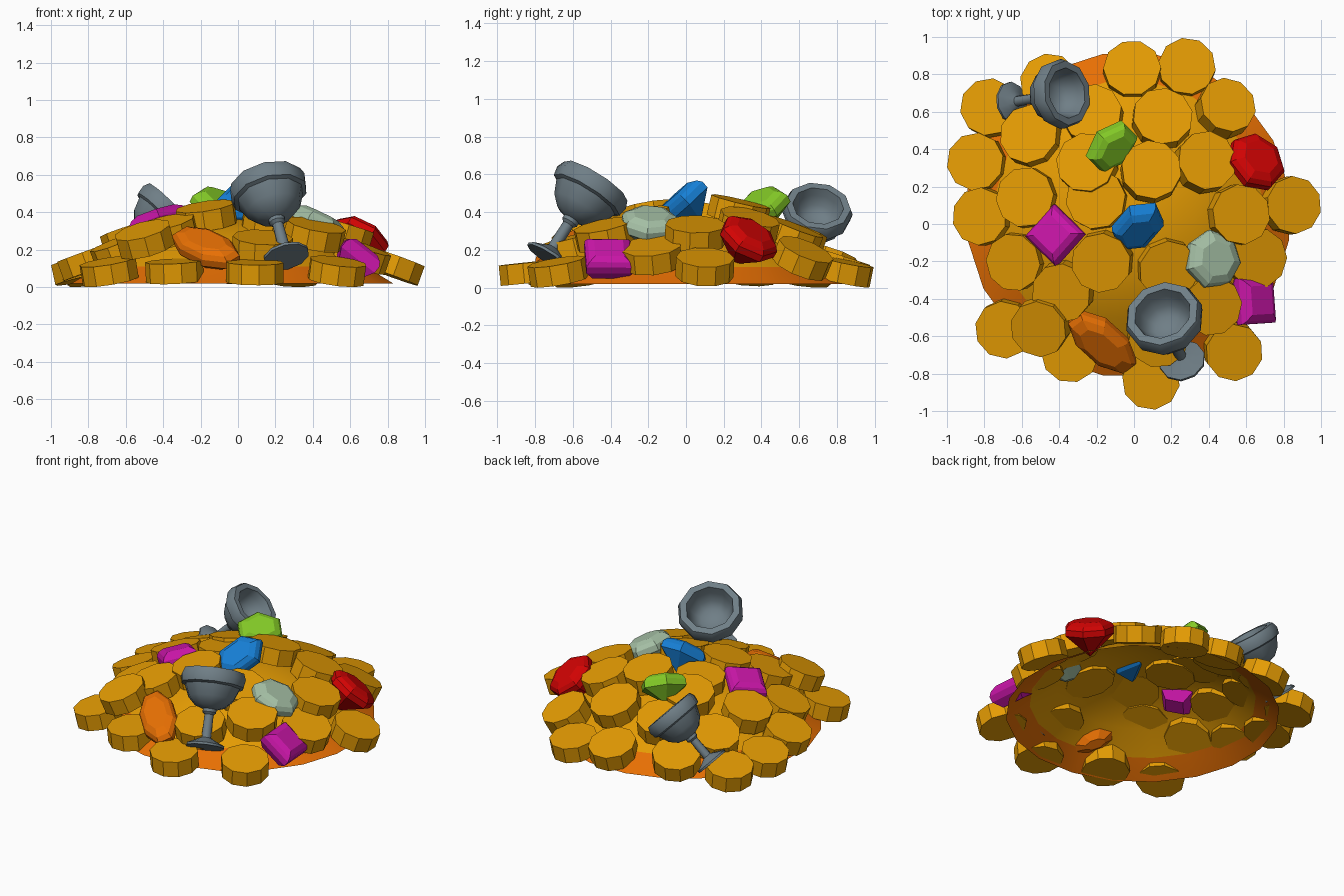
import bpy, bmesh, math, random
from mathutils import Vector, Matrix

random.seed(4)
if "Cube" in bpy.data.objects:
    bpy.data.objects.remove(bpy.data.objects["Cube"], do_unlink=True)


def material(name, r, g, b):
    mat = bpy.data.materials.new(name)
    mat.use_nodes = True
    mat.diffuse_color = (r, g, b, 1)
    mat.node_tree.nodes["Principled BSDF"].inputs["Base Color"].default_value = (r, g, b, 1)
    return mat


gold = material("gold", .78, .33, .001)
orange = material("orange", .8, .16, .001)
pewter = material("pewter", .16, .21, .24)
blue = material("blue", .008, .21, .66)
green = material("green", .23, .59, .02)
magenta = material("magenta", .6, .008, .4)
red = material("red", .65, .001, .001)
mint = material("mint", .38, .53, .38)


def lathe(name, profile, sides, mats, scale=(1, 1), cap=True):
    """Sweep (radius, height) points round z; points on the axis close to a tip."""
    bm = bmesh.new()
    rings = []
    for r, z in profile:
        angles = [(i + .5) * math.tau / sides for i in range(sides)]
        rings.append([bm.verts.new((r * scale[0] * math.cos(a), r * scale[1] * math.sin(a), z))
                      for a in angles])
    for low, high in zip(rings, rings[1:]):
        for i in range(sides):
            j = (i + 1) % sides
            bm.faces.new((low[i], low[j], high[j], high[i]))
    if cap:
        for ring, (r, z) in ((rings[0], profile[0]), (rings[-1], profile[-1])):
            if r > 0:
                bm.faces.new(ring)
    bmesh.ops.remove_doubles(bm, verts=bm.verts, dist=.0005)
    bmesh.ops.recalc_face_normals(bm, faces=bm.faces)
    mesh = bpy.data.meshes.new(name)
    bm.to_mesh(mesh)
    bm.free()
    for mat in mats:
        mesh.materials.append(mat)
    obj = bpy.data.objects.new(name, mesh)
    bpy.context.collection.objects.link(obj)
    return obj


def place(obj, location, normal, spin=0):
    """Stand the object's z axis along the normal after spinning it."""
    turn = Vector((0, 0, 1)).rotation_difference(Vector(normal)).to_matrix()
    spun = turn @ Matrix.Rotation(math.radians(spin), 3, 'Z')
    obj.matrix_world = Matrix.Translation(location) @ spun.to_4x4()


def leaning(azimuth, tilt):
    a, t = math.radians(azimuth), math.radians(tilt)
    return math.sin(t) * math.cos(a), math.sin(t) * math.sin(a), math.cos(t)


def smooth(obj, degrees):
    bpy.ops.object.select_all(action='DESELECT')
    obj.select_set(True)
    bpy.context.view_layer.objects.active = obj
    bpy.ops.object.shade_smooth_by_angle(angle=math.radians(degrees))


# Hollow mound with an orange skirt
mound = lathe("mound", [(.87, .02), (.72, .11), (.56, .23), (.36, .32),
                        (.17, .36), (0, .37)], 20, [gold, orange], cap=False)
for face in mound.data.polygons:
    face.material_index = int(face.center.z < .11)
mound.location = (-.03, .05, 0)
smooth(mound, 40)

# Coins: x, y, height, outward tilt
outer_coins = [
    (.09, -.835, .085, 6), (.53, -.68, .09, 12), (-.34, -.69, .09, 6), (-.69, -.56, .09, 12),
    (-.5, -.55, .26, 22), (-.63, -.2, .2, 22), (-.81, .04, .14, 20), (-.84, .33, .1, 13),
    (-.77, .62, .09, 12), (-.45, .75, .14, 20), (-.01, .82, .12, 18), (.28, .835, .09, 12),
    (.49, .62, .16, 28), (.84, .1, .115, 20)]
inner_coins = [
    (.56, .05, .29, 17), (-.55, .47, .21, 22), (-.22, .58, .27, 20), (.15, .56, .28, 22),
    (.38, .33, .33, 20), (.09, .28, .41, 14), (-.25, .32, .36, 16), (-.57, .14, .27, 18),
    (-.2, .13, .38, 8), (-.17, -.2, .385, 13), (-.38, -.36, .3, 18), (.18, -.24, .35, 14),
    (.13, -.6, .22, 15), (.41, -.43, .285, 16), (.65, -.18, .175, 20)]
for radius, coins in ((.155, outer_coins), (.162, inner_coins)):
    for x, y, z, tilt in coins:
        coin = lathe("coin", [(radius, -.06), (radius, .048)], 10, [gold])
        outward = math.degrees(math.atan2(y, x))
        place(coin, (x, y, z), leaning(outward, tilt), random.uniform(0, 36))


# Cut gems: flat table, thin girdle, tapering underside with a point or a small flat
def gem(name, mat, sides, location, size, azimuth, tilt, spin, depth=.12, tip=0):
    profile = [(tip, -depth), (1, -.02), (1, .02), (.88, .045), (.62, .065)]
    obj = lathe(name, profile, sides, [mat], size)
    place(obj, location, leaning(azimuth, tilt), spin)


gem("square_gem_top", magenta, 4, (-.42, -.06, .35), (.165, .165), 170, 18, 47, .1, .5)
gem("square_gem_side", magenta, 4, (.645, -.41, .16), (.16, .175), 5, 38, 4, .08, .7)
gem("red_gem", red, 7, (.65, .33, .255), (.165, .165), 46, 40, 10, .17)
gem("blue_gem", blue, 6, (.02, -.01, .45), (.125, .175), -86, 43, -32, .13)
gem("mint_gem", mint, 7, (.42, -.19, .335), (.16, .158), 8, 26, 20, .12, .2)
gem("green_gem", green, 6, (-.12, .415, .435), (.155, .125), -45, 37, 45, .12)
gem("orange_gem", orange, 8, (-.17, -.63, .205), (.23, .12), -98, 33, -47, .1, .3)


# Goblets: round foot, thin stem, deep bowl with a heavy lip
def goblet(name, foot, rim, size):
    outside = [(0, 0), (.125, 0), (.125, .015), (.07, .04), (.032, .06), (.03, .21),
               (.045, .225), (.045, .245), (.1, .265), (.15, .315), (.182, .39)]
    lip_and_inside = [(.205, .4), (.214, .45), (.198, .49), (.155, .49), (.142, .44),
                      (.12, .38), (.075, .345), (0, .34)]
    profile = [(r * size, z * size) for r, z in outside + lip_and_inside]
    obj = lathe(name, profile, 10, [pewter])
    place(obj, foot, Vector(rim) - Vector(foot))
    smooth(obj, 37)


goblet("front_goblet", (.26, -.735, .16), (.15, -.475, .57), 1)
goblet("back_goblet", (-.66, .65, .13), (-.36, .7, .43), .88)
